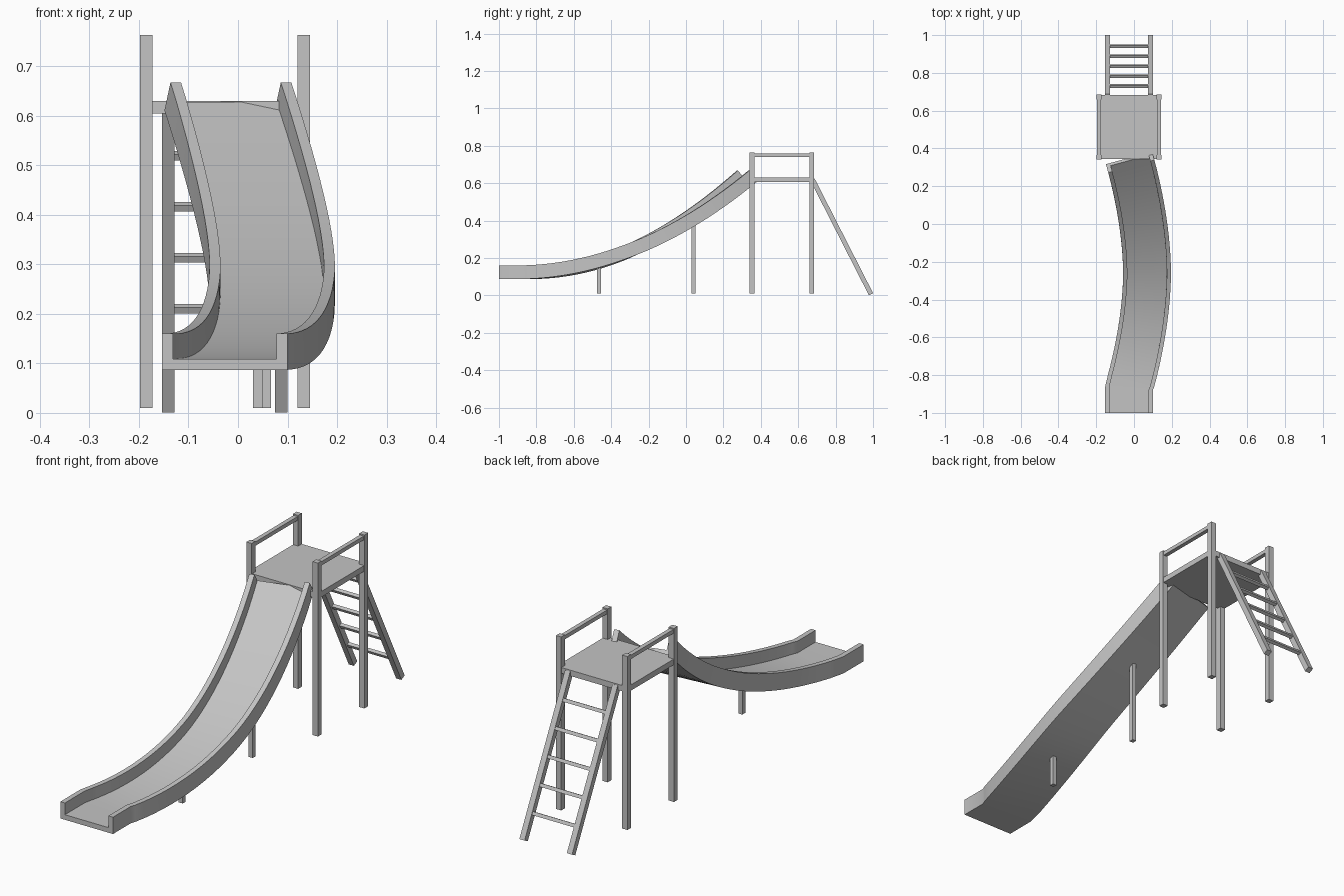
import bpy, bmesh, math
from mathutils import Vector, Matrix

cube = bpy.data.objects.get("Cube")
if cube:
    bpy.data.objects.remove(cube)

# One plain grey for everything
grey = bpy.data.materials.new("plain_grey")
grey.use_nodes = True
colour = (0.55, 0.55, 0.55, 1)
grey.diffuse_color = colour
grey.node_tree.nodes["Principled BSDF"].inputs["Base Color"].default_value = colour


def finish(name, bm):
    bmesh.ops.recalc_face_normals(bm, faces=bm.faces)
    mesh = bpy.data.meshes.new(name)
    bm.to_mesh(mesh)
    bm.free()
    mesh.materials.append(grey)
    obj = bpy.data.objects.new(name, mesh)
    bpy.context.scene.collection.objects.link(obj)
    return obj


def box(name, centre, size, tilt=0.0):
    bm = bmesh.new()
    matrix = (Matrix.Translation(centre) @ Matrix.Rotation(tilt, 4, 'X')
              @ Matrix.Diagonal((*size, 1)))
    bmesh.ops.create_cube(bm, size=1, matrix=matrix)
    return finish(name, bm)


MID = -0.0265     # tower centre line in x
POST = 0.025

# Tower: platform, four posts, two hand rails
box("platform", (MID, 0.514, 0.6175), (0.341, 0.339, 0.025))
for side, label in ((-1, "right"), (1, "left")):
    x = MID + side * 0.159
    for y, end in ((0.353, "front"), (0.672, "back")):
        box(f"{label}_{end}_post", (x, y, 0.3865), (POST, POST, 0.753))
    box(f"{label}_hand_rail", (x, 0.5125, 0.749), (0.019, 0.32, 0.017))

# Ladder: two sloping stringers with five rungs
foot, head = Vector((0, 0.989, 0.006)), Vector((0, 0.676, 0.62))
slope = head - foot
tilt = math.atan2(-slope.y, slope.z)
for side, label in ((-1, "right"), (1, "left")):
    centre = (foot + head) / 2
    centre.x = MID + side * 0.114
    box(f"{label}_ladder_stringer", centre, (POST, POST, slope.length), tilt)
for i in range(5):
    z = 0.107 + 0.103 * i
    y = foot.y + slope.y * (z - foot.z) / slope.z + 0.003
    box(f"ladder_rung_{i + 1}", (MID, y, z), (0.21, 0.0145, 0.0145), tilt)

# Slide: open channel swept along a curved, rising path
BEND, TOP, BEND_MID = -0.87, 0.35, -0.26
STEPS = 28


def slide_point(y):
    y_in = max(y, BEND)
    swing = abs((y_in - BEND_MID) / (BEND_MID - BEND)) ** 1.8
    return Vector((0.069 - 0.0955 * swing, y, 0.087 + 0.352 * (y_in - BEND) ** 2))


path = [slide_point(-1)]
path += [slide_point(BEND + (TOP - BEND) * i / STEPS) for i in range(STEPS + 1)]

W, H, T = 0.1265, 0.073, 0.022
channel = [(-W, 0), (W, 0), (W, H), (W - T, H), (W - T, T),
           (T - W, T), (T - W, H), (-W, H)]

bm = bmesh.new()
rings = []
for i, p in enumerate(path):
    before, after = path[max(i - 1, 0)], path[min(i + 1, len(path) - 1)]
    along = (after - before).normalized()
    across = Vector((along.y, -along.x, 0)).normalized()
    up = across.cross(along)
    rings.append([bm.verts.new(p + across * u + up * v) for u, v in channel])
n = len(channel)
for a, b in zip(rings, rings[1:]):
    for j in range(n):
        bm.faces.new((a[j], a[(j + 1) % n], b[(j + 1) % n], b[j]))
for ring in (rings[0], rings[-1]):
    bm.faces.new((ring[0], ring[1], ring[4], ring[5]))
    bm.faces.new((ring[1], ring[2], ring[3], ring[4]))
    bm.faces.new((ring[0], ring[5], ring[6], ring[7]))
slide = finish("slide", bm)
bpy.ops.object.select_all(action='DESELECT')
slide.select_set(True)
bpy.context.view_layer.objects.active = slide
bpy.ops.object.shade_smooth_by_angle(angle=math.radians(30))

# Short posts under the slide
for label, x, y in (("front", 0.0575, -0.465), ("back", 0.04, 0.04)):
    top = slide_point(y).z + 0.01
    box(f"{label}_slide_support", (x, y, (0.01 + top) / 2), (0.019, 0.02, top - 0.01))
